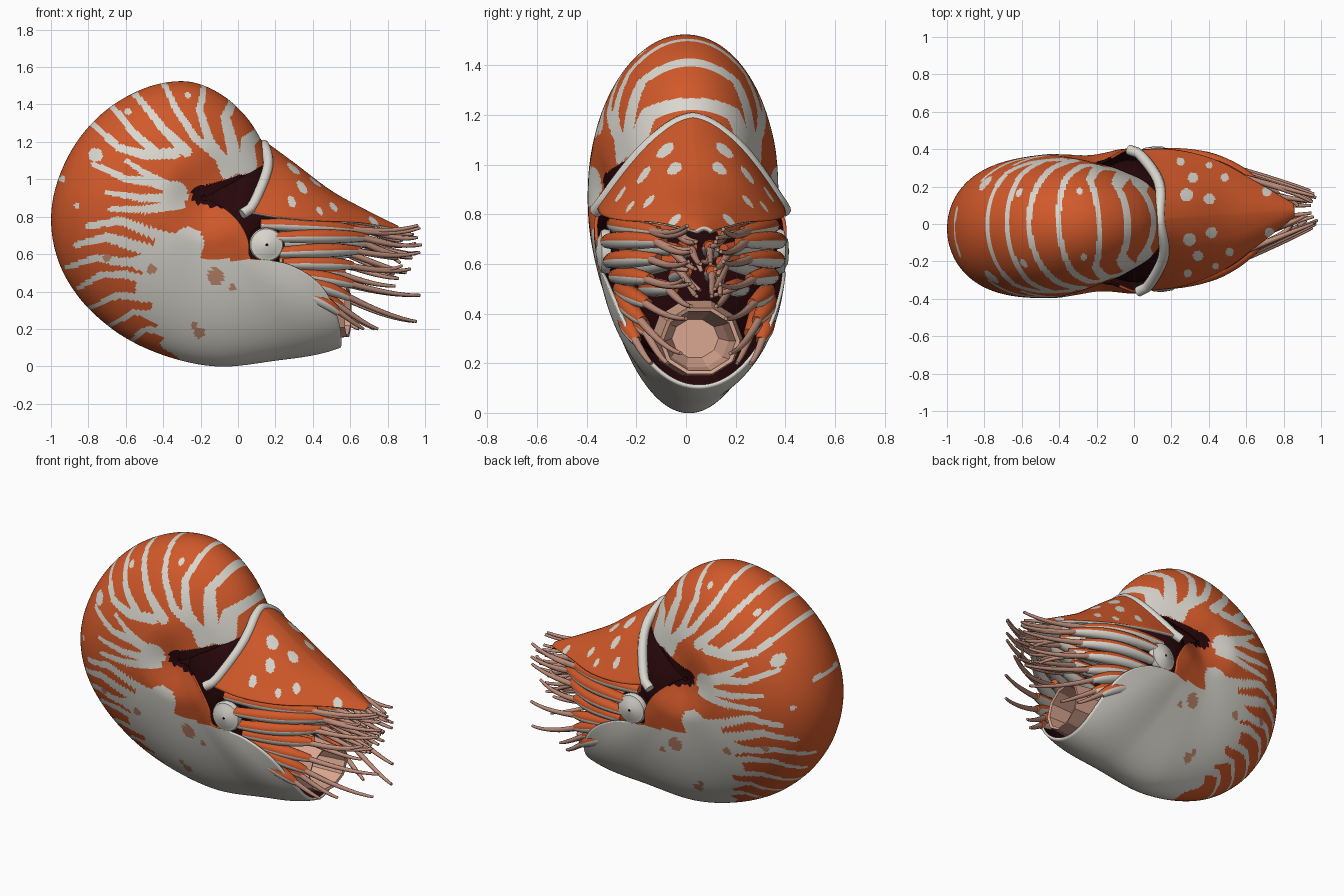
import bpy, bmesh, math, random
from mathutils import Vector, Matrix

if "Cube" in bpy.data.objects:
    bpy.data.objects.remove(bpy.data.objects["Cube"])
random.seed(4)

COLS = {"shell_orange": (.64, .1, .023), "cream_white": (.70, .68, .62), "dark_maroon": (.02, .002, .003),
        "blotch_brown": (.52, .24, .15), "cirrus_pink": (.52, .27, .2), "funnel_tan": (.68, .37, .27)}
MATS = {}
for n, c in COLS.items():
    MATS[n] = bpy.data.materials.new(n)
    MATS[n].diffuse_color = (*c, 1)

# the whole animal is turned slightly about the vertical
TURN = Matrix.Translation((-.27, 0, 0)) @ Matrix.Rotation(math.radians(3.7), 4, 'Z') @ Matrix.Translation((.27, 0, 0))


def interp(tab, x):
    """Smooth interpolation through (x, value) pairs."""
    i = 0
    while i < len(tab) - 2 and x > tab[i + 1][0]:
        i += 1
    (x0, a), (x1, b) = tab[i], tab[i + 1]
    def slope(k):
        p, q = tab[max(k - 1, 0)], tab[min(k + 1, len(tab) - 1)]
        return (q[1] - p[1]) / (q[0] - p[0])
    h = x1 - x0
    t = min(max((x - x0) / h, 0), 1)
    return (a * (2*t**3 - 3*t*t + 1) + b * (3*t*t - 2*t**3)
            + slope(i) * h * (t**3 - 2*t*t + t) + slope(i + 1) * h * (t**3 - t*t))


def finish(bm, name, mats, smooth=True):
    me = bpy.data.meshes.new(name)
    bm.to_mesh(me)
    bm.free()
    me.transform(TURN)
    ob = bpy.data.objects.new(name, me)
    bpy.context.collection.objects.link(ob)
    for m in mats:
        me.materials.append(MATS[m])
    me.polygons.foreach_set("use_smooth", [smooth] * len(me.polygons))
    return ob


def sheet(name, fn, nu, nv, mats, rule, inside, thick, rim):
    """Grid surface from fn(u, v), thickened inwards; the inner side takes the last material."""
    bm = bmesh.new()
    g = [[bm.verts.new(fn(i / nu, j / nv)) for j in range(nv + 1)] for i in range(nu + 1)]
    for i in range(nu):
        for j in range(nv):
            f = bm.faces.new((g[i][j], g[i+1][j], g[i+1][j+1], g[i][j+1]))
            f.material_index = rule(f.calc_center_median())
    bm.normal_update()
    if sum(f.normal.dot(f.calc_center_median() - Vector(inside)) * f.calc_area() for f in bm.faces) < 0:
        bmesh.ops.reverse_faces(bm, faces=bm.faces[:])
    ob = finish(bm, name, mats)
    so = ob.modifiers.new("thickness", 'SOLIDIFY')
    so.thickness, so.offset = thick, -1
    so.material_offset, so.material_offset_rim = 10, rim


def tube(bm, pts, radii, sides=10, under=None):
    rings = []
    for k, p in enumerate(pts):
        t = (pts[min(k + 1, len(pts) - 1)] - pts[max(k - 1, 0)]).normalized()
        s = t.cross(Vector((0, 0, 1))).normalized()
        up = s.cross(t)
        rings.append([bm.verts.new(p + radii[k] * (s * math.cos(a) + up * math.sin(a)))
                      for a in (2 * math.pi * n / sides for n in range(sides))])
    for a, b in zip(rings, rings[1:]):
        for n in range(sides):
            f = bm.faces.new((a[n], a[(n+1) % sides], b[(n+1) % sides], b[n]))
            if under is not None and math.sin(2 * math.pi * (n + .5) / sides) < -.1:
                f.material_index = under
    bm.faces.new(rings[0][::-1])
    bm.faces.new(rings[-1])


def bez(a, c, b, n):
    return [a * (1-t)**2 + c * 2*t*(1-t) + b * t*t for t in (k / n for k in range(n + 1))]


# shell: sections swept round the umbilicus
CX, CZ = -.2, .9
OUTLINE = [(.2, 1.02), (.13, 1.2), (.03, 1.35), (-.1, 1.46), (-.25, 1.52), (-.4, 1.515), (-.6, 1.44),
           (-.8, 1.28), (-.93, 1.08), (-1, .8), (-.96, .56), (-.86, .38), (-.7, .22), (-.4, .06),
           (-.12, .0), (.2, .03), (.55, .1), (.75, .2), (1, .35)]
RAD = [(math.degrees(math.atan2(z - CZ, x - CX)) % 360, math.hypot(x - CX, z - CZ)) for x, z in OUTLINE]
LIP = [(0, 340), (.08, 333), (.18, 325), (.285, 316), (.385, 307), (.415, 314), (.49, 321.5),
       (.63, 323.5), (.81, 319.5), (1, 313.2)]
WIDTH = [(20, .28), (60, .305), (110, .36), (170, .385), (360, .39)]
BOXY = [(20, 2.2), (90, 2.3), (140, 3.1), (180, 3.9), (225, 2.4), (265, 1.6), (295, 2), (315, 3), (345, 3)]


def shell_pt(u, v):
    t = (v - .5) * math.pi * .99
    rho = math.cos(t)
    th = 28 + u * (interp(LIP, rho) - 28)
    r = rho * interp(RAD, th)
    k = min(r / .25, 1)
    w = .32 + (interp(WIDTH, th) - .32) * k * k * (3 - 2 * k)
    y = w * math.sqrt(max(0, 1 - rho**interp(BOXY, th))) * (1 if t > 0 else -1)
    if abs(t) < 1e-6:
        y = 0
    a = math.radians(th)
    return (CX + r * math.cos(a), y, CZ + r * math.sin(a))


# white stripes: half width, then points from rim inwards (x, z)
UPPER = [(.018, (-.85, 1.36), (-.66, 1.17), (-.52, 1.13), (-.36, 1.14)),
         (.016, (-.72, 1.45), (-.58, 1.25), (-.46, 1.14)),
         (.018, (-.59, 1.5), (-.42, 1.27), (-.3, 1.15)),
         (.017, (-.42, 1.56), (-.35, 1.38), (-.25, 1.22), (-.12, 1.12), (-.08, 1.03)),
         (.018, (-.17, 1.56), (-.22, 1.37), (-.17, 1.2), (-.08, 1.08)),
         (.024, (0, 1.47), (-.08, 1.33), (-.05, 1.2), (-.02, 1.04)),
         (.03, (.14, 1.27), (.04, 1.2), (.04, 1.08))]
LOWER = [(.018, (-.79, 1.08), (-.62, 1.0), (-.5, .99), (-.36, .95)),
         (.014, (-.62, 1.1), (-.52, 1.03), (-.4, .97)),
         (.016, (-.72, .93), (-.55, .9), (-.33, .9)),
         (.018, (-.7, .84), (-.5, .84), (-.33, .87)),
         (.02, (-.82, .75), (-.65, .78), (-.48, .71), (-.3, .66)),
         (.02, (-.88, .65), (-.72, .69), (-.5, .62)),
         (.017, (-.92, .53), (-.78, .58), (-.66, .56), (-.5, .55)),
         (.015, (-.86, .42), (-.75, .49), (-.62, .49), (-.48, .45)),
         (.014, (-.8, .31), (-.66, .38), (-.46, .36)),
         (.013, (-.72, .2), (-.57, .29), (-.42, .27)),
         (.013, (-.6, .12), (-.5, .2), (-.4, .18))]
SPOTS = [(-.78, 1.13, .036), (-.6, 1.36, .018), (-.95, 1.0, .017), (-.28, 1.45, .015), (-.55, 1.22, .013),
         (-.36, .92, .07), (-.29, .66, .085), (-.88, .86, .014)]
BLOTCHES = [(-.14, .48, .045), (-.22, .18, .03), (-.25, .22, .018), (-.48, .52, .027), (-.72, .58, .022),
            (-.05, .42, .018), (-.02, 1.01, .022)]
BELLY = [(0, -.34), (.1, -.38), (.25, -.47), (.4, -.53), (.55, -.57), (.68, -.48)]


def in_spot(x, z, spots):
    return any((x - a)**2 + (z - b)**2 < r * r for a, b, r in spots)


def on_stripe(x, z, stripe):
    w, pts = stripe[0], stripe[1:]
    for k, ((ax, az), (bx, bz)) in enumerate(zip(pts, pts[1:])):
        dx, dz = bx - ax, bz - az
        t = min(max(((x - ax) * dx + (z - az) * dz) / (dx*dx + dz*dz), 0), 1)
        wide = w * (.8 + .9 * (k + t) / (len(pts) - 1))
        if (x - ax - t*dx)**2 + (z - az - t*dz)**2 < wide * wide:
            return True
    return False


def shell_rule(p):
    x, z = p.x, p.z
    if abs(p.y) > .1 and on_stripe(x, z, (.062, (-.22, .915), (-.1, .915), (0, .92))) and z > .85:
        return 3
    if abs(p.y) > .05 and in_spot(x, z, BLOTCHES):
        return 2
    if z < .67 and x > interp(BELLY, z) + .035 * math.sin(z * 42) and not (z > .57 and x > -.22):
        return 1
    return int(in_spot(x, z, SPOTS) or any(on_stripe(x, z, s) for s in (UPPER if z > 1.13 else UPPER + LOWER)))


sheet("shell", shell_pt, 350, 130, ["shell_orange", "cream_white", "blotch_brown", "dark_maroon"],
      shell_rule, (-.2, 0, .75), .014, 0)

# hood: ridge and side edges lofted from back to tip
S = (0, .22, .5, .76, 1)
RX, RZ, SX, SY, SZ = (list(zip(S, c)) for c in (
    (.15, .3, .5, .68, .86), (1.2, 1.09, .94, .84, .75), (.01, .22, .45, .66, .86),
    (.38, .37, .3, .17, .035), (.83, .795, .775, .765, .735)))


def hood_pt(s, v):
    u = 2 * v - 1
    c = max(0, math.cos(u * math.pi / 2))
    rx, rz, sx, sy, sz = (interp(t, s) for t in (RX, RZ, SX, SY, SZ))
    ridge = .015 * max(0, 1 - abs(u) * 3) * (1 - s) - .015 * (1 - s)
    return (sx + (rx - sx) * c**.45 + .03 * math.sin(u * math.pi)**2 * (1 - s), sy * u,
            sz + (rz - sz + ridge) * c)


HOOD_SPOTS = [(.27, .3, .022), (.33, .21, .028), (.41, .09, .03), (.29, .12, .034), (.5, .2, .022), (.72, .11, .026),
              (.42, .27, .018)]
sheet("hood", hood_pt, 110, 120, ["shell_orange", "cream_white"],
      lambda p: int(in_spot(p.x, abs(p.y), HOOD_SPOTS)), (.3, 0, .6), .02, 10)
bm = bmesh.new()
tube(bm, [Vector(hood_pt(0, k / 40)) - Vector((.012, 0, .016)) for k in range(41)], [.028] * 41)
finish(bm, "hood_rim", ["cream_white"])

# dark soft body inside
for name, c, r in (("body_upper", (0, 0, .76), (.28, .33, .38)), ("body_front", (.08, 0, .56), (.2, .34, .36))):
    bm = bmesh.new()
    bmesh.ops.create_uvsphere(bm, u_segments=32, v_segments=20, radius=1)
    bmesh.ops.scale(bm, vec=r, verts=bm.verts)
    bmesh.ops.translate(bm, vec=c, verts=bm.verts)
    finish(bm, name, ["dark_maroon"])

# eyes on dark stalks: (outward y, radius) profile
EYE = [(.24, .1), (.33, .1), (.335, .088), (.355, .092), (.37, .085), (.375, .066), (.385, .05), (.389, .008), (.391, .001)]
for side, sg in (("front", -1), ("back", 1)):
    bm = bmesh.new()
    rings = [[bm.verts.new((.13 + r * math.cos(a), sg * y, .65 + r * math.sin(a)))
              for a in (2 * math.pi * n / 28 for n in range(28))] for y, r in EYE]
    for k, (a, b) in enumerate(zip(rings, rings[1:])):
        for n in range(28):
            f = bm.faces.new((a[n], a[(n+1) % 28], b[(n+1) % 28], b[n]))
            f.material_index = int(2 <= k < 7)
    bmesh.ops.recalc_face_normals(bm, faces=bm.faces)
    finish(bm, "eye_" + side, ["dark_maroon", "cream_white"])

# tentacles: sheath root, sheath end, tip for one side
ARMS = [((.1, .32, .76), (.62, .17, .73), (.97, .07, .74)), ((.12, .2, .75), (.72, .08, .73), (.96, .04, .69)),
        ((.18, .35, .69), (.68, .15, .69), (.98, .06, .65)), ((.18, .27, .66), (.7, .09, .66), (.93, .04, .58)),
        ((.2, .34, .61), (.64, .17, .62), (.97, .07, .61)), ((.2, .25, .57), (.62, .08, .61), (.9, .04, .5)),
        ((.22, .32, .55), (.6, .2, .54), (.92, .06, .52)), ((.2, .3, .5), (.6, .21, .44), (.97, .08, .38)),
        ((.2, .2, .5), (.56, .1, .5), (.84, .05, .43)), ((.22, .3, .48), (.58, .23, .37), (.95, .1, .24)),
        ((.25, .25, .42), (.54, .2, .32), (.74, .14, .2)), ((.24, .28, .43), (.52, .25, .29), (.66, .2, .2)),
        ((.2, .07, .64), (.67, .035, .67), (.95, .02, .6)), ((.2, .08, .54), (.56, .05, .57), (.86, .03, .47))]
sheaths, cirri = bmesh.new(), bmesh.new()
for arm in ARMS:
    for sg in (-1, 1):
        a, b, c = (Vector((x, sg * y, z)) for x, y, z in arm)
        bulge = 0 if a.y * sg < .1 else .075 if a.z > .59 else .03
        ctrl = (a + b) / 2 + Vector((.05, sg * bulge, .01))
        tube(sheaths, bez(a, ctrl, b, 12), [.027 + .016 * math.sin(math.pi * k / 13) - .0008 * k for k in range(13)],
             12, 1)
        for n in range(2 if a.z > .55 else 1):
            j = Vector((-.16 * n * random.random(), random.uniform(-.03, .03) * n, random.uniform(-.05, .02) * n))
            mid = (b + c) / 2 + Vector((.03, 0, random.uniform(-.05, -.02)))
            start = b + (ctrl - b).normalized() * .05
            tube(cirri, bez(start, mid, c + j, 10), [.018 - .001 * k for k in range(11)], 8)
finish(sheaths, "tentacle_sheaths", ["shell_orange", "cream_white"])
finish(cirri, "tentacle_cirri", ["cirrus_pink"])

# funnel below the tentacles: (x, radius, centre height)
bm = bmesh.new()
rings = [[bm.verts.new((x + .03 * math.cos(a), r * 1.15 * math.cos(a), z + r * math.sin(a)))
          for a in (2 * math.pi * n / 10 for n in range(10))]
         for x, r, z in ((.15, .1, .36), (.4, .16, .3), (.59, .14, .29), (.585, .125, .29), (.4, .11, .29), (.3, .08, .3))]
for a, b in zip(rings, rings[1:]):
    for n in range(10):
        bm.faces.new((a[n], a[(n+1) % 10], b[(n+1) % 10], b[n]))
bm.faces.new(rings[-1])
bmesh.ops.recalc_face_normals(bm, faces=bm.faces)
finish(bm, "funnel", ["funnel_tan"], smooth=False)

# keep edges sharp where surfaces fold
bpy.ops.object.select_all(action='DESELECT')
for ob in bpy.context.scene.objects:
    if ob.name != "funnel":
        ob.select_set(True)
        bpy.context.view_layer.objects.active = ob
bpy.ops.object.shade_smooth_by_angle(angle=math.radians(50))

for m in bpy.data.materials:
    if m.users and not m.is_grease_pencil:
        m.use_nodes = True
        m.node_tree.nodes["Principled BSDF"].inputs["Base Color"].default_value = m.diffuse_color
